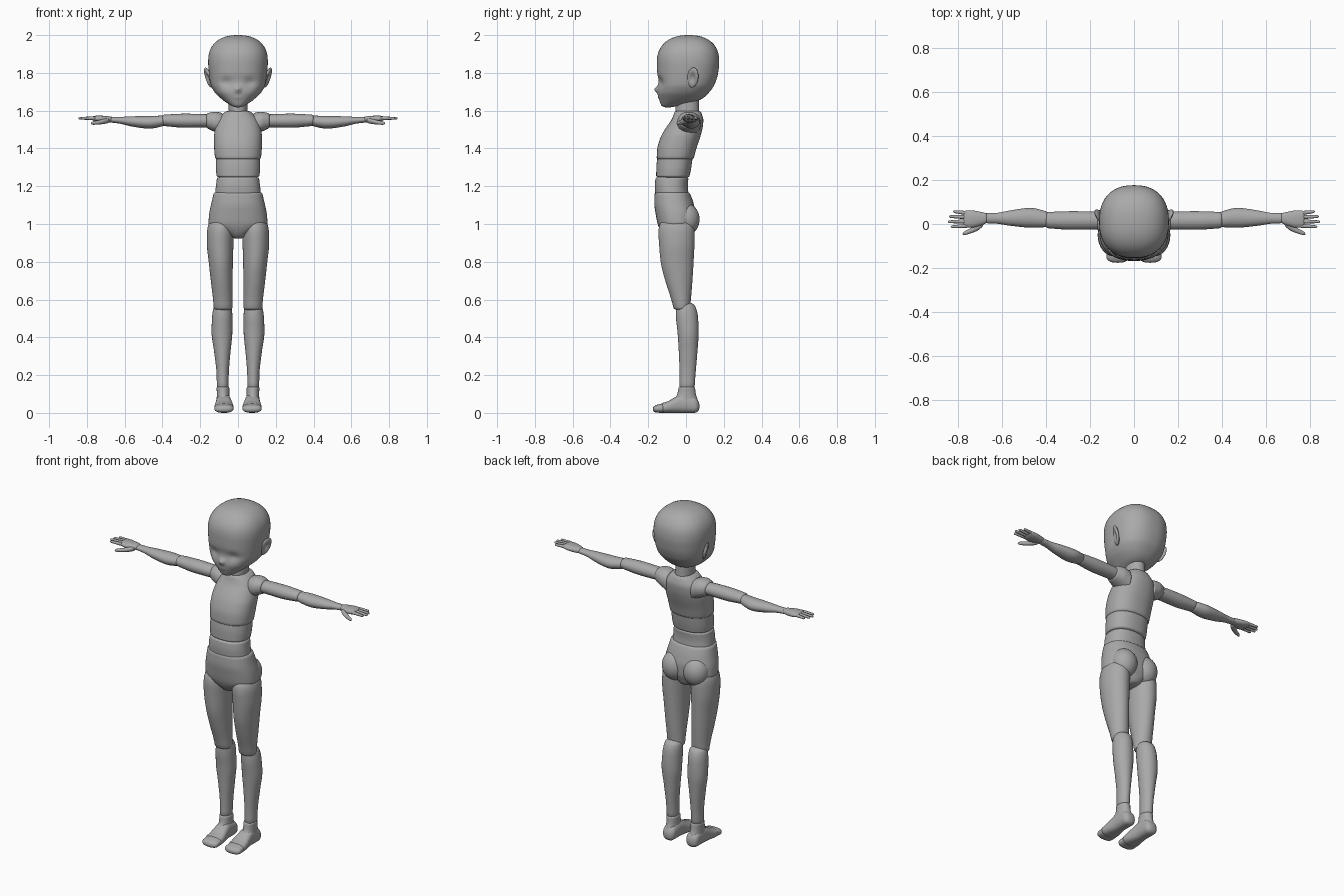
import bpy
import bmesh
from math import sin, cos, pi, exp, copysign
from mathutils import Matrix, Vector, Euler

if "Cube" in bpy.data.objects:
    bpy.data.objects.remove(bpy.data.objects["Cube"], do_unlink=True)

# One plain material for the whole figure
GREY = (0.4, 0.4, 0.4, 1)
grey = bpy.data.materials.new("plain_grey")
grey.diffuse_color = GREY
grey.use_nodes = True
grey.node_tree.nodes["Principled BSDF"].inputs["Base Color"].default_value = GREY


def finish(name, bm, side=1):
    """Mirror to the wanted side, tidy up and link the object."""
    bmesh.ops.scale(bm, vec=(side, 1, 1), verts=bm.verts)
    bmesh.ops.remove_doubles(bm, verts=bm.verts, dist=1e-5)
    bmesh.ops.recalc_face_normals(bm, faces=bm.faces)
    mesh = bpy.data.meshes.new(name)
    bm.to_mesh(mesh)
    bm.free()
    mesh.materials.append(grey)
    obj = bpy.data.objects.new(name, mesh)
    bpy.context.collection.objects.link(obj)
    bpy.ops.object.select_all(action="DESELECT")
    obj.select_set(True)
    bpy.context.view_layer.objects.active = obj
    bpy.ops.object.shade_smooth_by_angle(angle=pi / 3)
    return obj


def bounds_at(rows, t):
    """Smooth interpolation of section bounds, without overshoot."""
    i = 0
    while i < len(rows) - 2 and t > rows[i + 1][0]:
        i += 1

    def secant(k, c):
        k = max(0, min(k, len(rows) - 2))
        return (rows[k + 1][c] - rows[k][c]) / (rows[k + 1][0] - rows[k][0])

    def tangent(k, c):
        a, b = secant(k - 1, c), secant(k, c)
        return 2 * a * b / (a + b) if a * b > 0 else 0

    h = rows[i + 1][0] - rows[i][0]
    u = (t - rows[i][0]) / h
    ease = u * u * (3 - 2 * u)
    out = []
    for c in range(1, len(rows[i])):
        out.append(rows[i][c] * (1 - ease) + rows[i + 1][c] * ease
                   + h * u * (1 - u) ** 2 * tangent(i, c)
                   - h * u * u * (1 - u) * tangent(i + 1, c))
    return out


def power(v, p):
    return copysign(abs(v) ** (2 / p), v)


def loft(axis, rows, caps, p=2.0, n=32, steps=20, dome=6):
    """Loft superellipse sections (position, low, high, low, high) with domed ends."""
    t0, t1 = rows[0][0], rows[-1][0]
    arcs = [k / dome * pi / 2 for k in range(dome + 1)]
    start = [(t0 + caps[0] * (1 - power(cos(a), p)), power(sin(a), p)) for a in arcs]
    end = [(t1 - caps[1] * (1 - power(cos(a), p)), power(sin(a), p)) for a in arcs]
    lo, hi = t0 + caps[0], t1 - caps[1]
    middle = [(lo + (hi - lo) * k / steps, 1) for k in range(1, steps)]
    bm = bmesh.new()
    rings = []
    for t, size in start + middle + end[::-1]:
        a0, a1, b0, b1 = bounds_at(rows, t)
        ring = []
        for k in range(n):
            ang = 2 * pi * k / n
            a = (a0 + a1) / 2 + (a1 - a0) / 2 * size * power(cos(ang), p)
            b = (b0 + b1) / 2 + (b1 - b0) / 2 * size * power(sin(ang), p)
            co = {"x": (t, a, b), "y": (a, t, b), "z": (a, b, t)}[axis]
            ring.append(bm.verts.new(co))
        rings.append(ring)
    for r, q in zip(rings, rings[1:]):
        for k in range(n):
            j = (k + 1) % n
            bm.faces.new((r[k], r[j], q[j], q[k]))
    return bm


def centred(rows):
    """Sections (height, half width, front, back) centred on x."""
    return [(z, -w, w, f, b) for z, w, f, b in rows]


# Head: skull and jaw, then eye sockets, nose and lips pressed into the face
head = loft("z", centred([
    (1.617, .022, -.125, -.07), (1.635, .05, -.134, 0), (1.66, .085, -.142, .08),
    (1.7, .125, -.15, .125), (1.74, .145, -.15, .152), (1.8, .154, -.153, .17),
    (1.86, .158, -.154, .176), (2, .158, -.148, .176)]),
    (.012, .14), p=2.35, n=112, steps=40, dome=12)
for v in head.verts:
    x, y, z = v.co
    if y < -.03:
        socket = exp(-((abs(x) - .062) / .035) ** 2 - ((z - 1.75) / .028) ** 2)
        bridge = exp(-(x / .03) ** 2 - ((z - 1.76) / .03) ** 2)
        nose = exp(-(x / .014) ** 2 - ((z - 1.712) / .016) ** 2)
        lips = exp(-(x / .025) ** 2 - ((z - 1.67) / .01) ** 2)
        v.co.y += .014 * socket + .005 * bridge - .018 * nose - .003 * lips
finish("head", head)

# Neck and trunk segments, each rounded at its seams
finish("neck", loft("z", centred([
    (1.55, .054, -.062, .075), (1.6, .05, -.056, .07), (1.7, .049, -.055, .066)]),
    (.01, .01)))
finish("chest", loft("z", centred([
    (1.335, .12, -.156, .038), (1.4, .126, -.152, .055), (1.46, .127, -.134, .075),
    (1.51, .12, -.106, .088), (1.55, .108, -.078, .092), (1.58, .084, -.065, .084),
    (1.602, .06, -.058, .076)]), (.015, .01), p=2.3, n=48))
finish("abdomen", loft("z", centred([
    (1.24, .112, -.158, .016), (1.3, .117, -.157, .028), (1.36, .117, -.15, .036)]),
    (.015, .01), p=2.3, n=48))
finish("waist", loft("z", centred([
    (1.15, .122, -.162, .014), (1.2, .117, -.165, .01), (1.255, .11, -.16, .014)]),
    (.01, .015), p=2.3, n=48))
finish("pelvis", loft("z", centred([
    (.922, .028, -.1, .01), (.945, .06, -.122, .03), (.97, .11, -.138, .04),
    (1, .156, -.15, .05), (1.05, .153, -.16, .052), (1.11, .141, -.168, .04),
    (1.175, .126, -.165, .016)]), (.012, .014), p=2.3, n=48))

for label, s in (("left", 1), ("right", -1)):
    def part(name, *args, **options):
        finish(label + "_" + name, loft(*args, **options), s)

    # Buttock
    bm = bmesh.new()
    bmesh.ops.create_uvsphere(bm, u_segments=32, v_segments=20, radius=1)
    bmesh.ops.scale(bm, vec=(.073, .072, .085), verts=bm.verts)
    bmesh.ops.translate(bm, vec=(.07, 0, 1.025), verts=bm.verts)
    finish(label + "_buttock", bm, s)

    # Ear: a dished disc flaring out toward the back
    bm = bmesh.new()
    bmesh.ops.create_uvsphere(bm, u_segments=32, v_segments=20, radius=1)
    for v in bm.verts:
        if v.co.x > 0:
            v.co.x -= 1.2 * exp(-4 * (v.co.y ** 2 + v.co.z ** 2))
    tilt = Euler((-.25, .25, -.4)).to_matrix().to_4x4()
    place = Matrix.Translation(Vector((.157, .036, 1.775))) @ tilt
    bm.transform(place @ Matrix.Diagonal((.013, .031, .056, 1)))
    finish(label + "_ear", bm, s)

    # Arm
    part("shoulder", "x", [
        (.075, -.04, .078, 1.465, 1.585), (.12, -.046, .076, 1.486, 1.594),
        (.15, -.036, .066, 1.5, 1.59), (.172, -.026, .056, 1.512, 1.582)],
        (.01, .012), p=2.2)
    part("upper_arm", "x", [
        (.14, -.024, .056, 1.512, 1.58), (.28, -.026, .058, 1.51, 1.584),
        (.405, -.018, .054, 1.52, 1.578)], (.01, .014))
    part("forearm", "x", [
        (.385, -.014, .054, 1.52, 1.574), (.47, -.016, .073, 1.505, 1.572),
        (.56, -.008, .062, 1.516, 1.57), (.63, .002, .05, 1.532, 1.567),
        (.685, .004, .049, 1.538, 1.567)], (.015, .01))
    part("palm", "x", [
        (.665, .006, .048, 1.54, 1.568), (.7, -.008, .056, 1.537, 1.572),
        (.74, -.017, .062, 1.54, 1.574), (.775, -.016, .06, 1.549, 1.571)],
        (.01, .012), p=2.3)

    # Four fingers as (name, tip reach, root y, tip y), and a thumb
    for name, reach, root, tip in (
            ("index", .832, -.008, -.013), ("middle", .845, .012, .01),
            ("ring", .84, .031, .034), ("little", .822, .049, .057)):
        part(name + "_finger", "x", [
            (.755, root - .01, root + .01, 1.55, 1.57),
            (reach, tip - .006, tip + .006, 1.553, 1.566)],
            (.006, .01), n=16, steps=8)
    part("thumb", "x", [
        (.68, -.005, .03, 1.535, 1.563), (.71, -.03, .004, 1.53, 1.556),
        (.745, -.044, -.02, 1.526, 1.548), (.778, -.053, -.038, 1.525, 1.541)],
        (.01, .012), n=20)

    # Leg
    part("thigh", "z", [
        (.54, .03, .127, -.062, .02), (.6, .03, .132, -.078, .026),
        (.7, .029, .144, -.11, .034), (.8, .027, .155, -.134, .04),
        (.9, .024, .165, -.143, .045), (.96, .022, .164, -.146, .046),
        (1.03, .03, .148, -.13, .035)], (.016, .03), n=40)
    part("shin", "z", [
        (.13, .05, .112, -.034, .045), (.2, .049, .113, -.034, .05),
        (.32, .04, .126, -.038, .06), (.43, .03, .14, -.045, .067),
        (.52, .03, .136, -.054, .062), (.59, .036, .122, -.05, .04)],
        (.01, .03), n=40)

    # Foot: ankle, instep and heel, and a separate toe piece
    part("ankle", "z", [
        (.02, .038, .116, -.06, .068), (.06, .042, .114, -.066, .064),
        (.1, .046, .112, -.046, .052), (.142, .046, .114, -.038, .047)],
        (.015, .01))
    part("foot", "y", [
        (-.13, .024, .126, 0, .052), (-.1, .024, .125, 0, .06),
        (-.06, .03, .12, 0, .082), (-.02, .036, .116, 0, .1),
        (.03, .038, .115, 0, .092), (.071, .04, .113, 0, .07)],
        (.012, .03), p=2.5)
    part("toes", "y", [
        (-.176, .03, .118, .004, .036), (-.15, .024, .125, .001, .044),
        (-.115, .024, .125, 0, .052)], (.022, .01), p=2.5)
